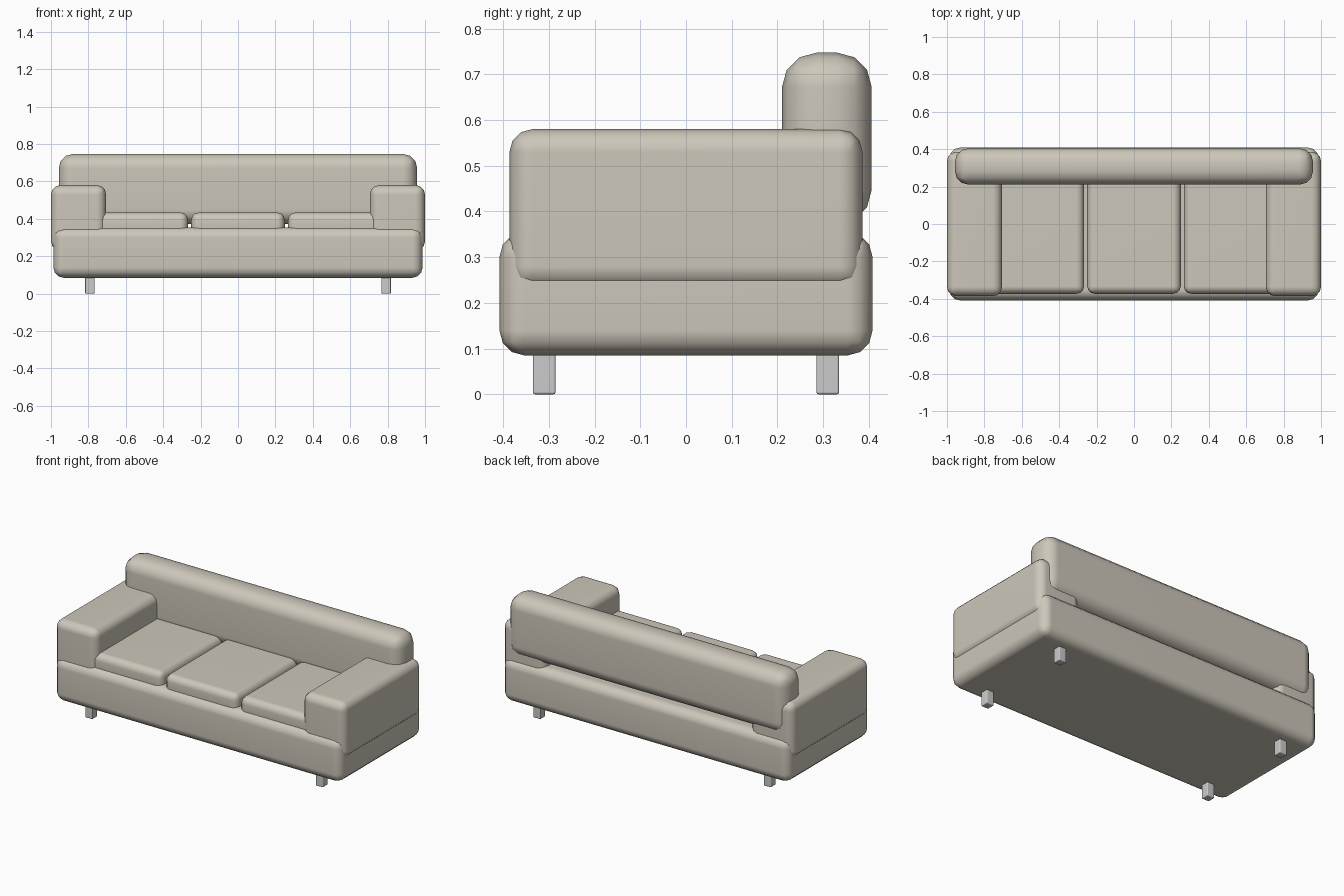
import bpy, bmesh

if "Cube" in bpy.data.objects:
    bpy.data.objects.remove(bpy.data.objects["Cube"])

fabric = bpy.data.materials.new("beige_fabric")
fabric.diffuse_color = (0.61, 0.57, 0.49, 1)
fabric.use_nodes = True
fabric.node_tree.nodes["Principled BSDF"].inputs["Base Color"].default_value = fabric.diffuse_color


def soft_box(name, lo, hi, radius, segments=3, material=fabric):
    """Rounded box spanning the corners lo..hi."""
    bm = bmesh.new()
    bmesh.ops.create_cube(bm, size=1)
    for v in bm.verts:
        v.co = [(a + b) / 2 + c * (b - a) for a, b, c in zip(lo, hi, v.co)]
    bmesh.ops.bevel(bm, geom=bm.edges[:], offset=radius, segments=segments,
                    profile=0.5, affect='EDGES')
    for f in bm.faces:
        f.smooth = True
    mesh = bpy.data.meshes.new(name)
    bm.to_mesh(mesh)
    bm.free()
    if material:
        mesh.materials.append(material)
    ob = bpy.data.objects.new(name, mesh)
    bpy.context.collection.objects.link(ob)
    # keep the large faces flat-looking while the rims stay smooth
    ob.modifiers.new("weighted_normals", 'WEIGHTED_NORMAL')
    return ob


# Base and backrest
soft_box("base", (-0.987, -0.408, 0.085), (0.987, 0.408, 0.355), 0.055)
soft_box("backrest", (-0.958, 0.21, 0.372), (0.958, 0.406, 0.747), 0.075)

# Three seat cushions; the outer two tuck under the arms
for i, name in enumerate(("left", "middle", "right")):
    x = (i - 1) * 0.517
    soft_box(name + "_seat_cushion", (x - 0.25, -0.373, 0.30),
             (x + 0.25, 0.25, 0.434), 0.04)

# Arms and legs on both sides
for side, s in (("left", -1), ("right", 1)):
    xs = sorted((s * 0.705, s * 1.0))
    soft_box(side + "_arm", (xs[0], -0.386, 0.23), (xs[1], 0.386, 0.58), 0.05)
    for end, y in (("front", -0.31), ("back", 0.31)):
        x = s * 0.792
        soft_box(f"{side}_{end}_leg", (x - 0.025, y - 0.025, 0),
                 (x + 0.025, y + 0.025, 0.12), 0.005, 2, None)
